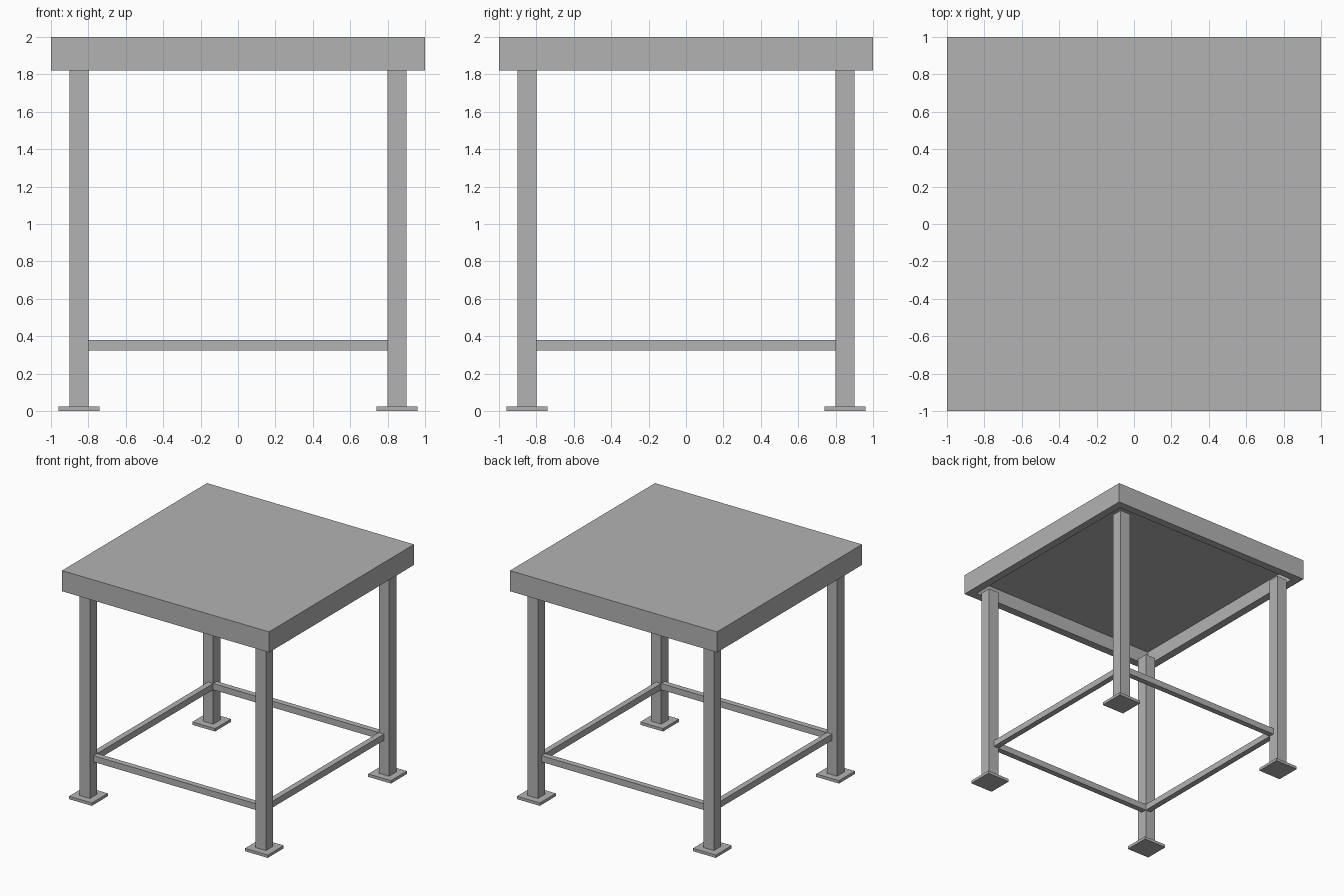
import bpy
import bmesh
from mathutils import Vector

cube = bpy.data.objects.get("Cube")
if cube:
    bpy.data.objects.remove(cube, do_unlink=True)

grey = bpy.data.materials.new("plain grey")
grey.use_nodes = True
colour = (0.45, 0.45, 0.45, 1)
grey.diffuse_color = colour
grey.node_tree.nodes["Principled BSDF"].inputs["Base Color"].default_value = colour

TOP_BOTTOM = 1.82
LEG = 0.85
RAIL = 0.825


def box(name, low, high, recess=None):
    """Box between two corners; recess = (rim width, depth) hollows the underside."""
    low, high = Vector(low), Vector(high)
    bm = bmesh.new()
    bmesh.ops.create_cube(bm, size=1)
    for v in bm.verts:
        v.co = (low + high) / 2 + v.co * (high - low)
    if recess:
        bm.normal_update()
        under = min(bm.faces, key=lambda f: f.normal.z)
        bmesh.ops.inset_region(bm, faces=[under], thickness=recess[0])
        for v in under.verts:
            v.co.z = low.z
        wall = bmesh.ops.extrude_discrete_faces(bm, faces=[under])["faces"][0]
        for v in wall.verts:
            v.co.z += recess[1]
    bmesh.ops.recalc_face_normals(bm, faces=bm.faces)
    mesh = bpy.data.meshes.new(name)
    bm.to_mesh(mesh)
    bm.free()
    mesh.materials.append(grey)
    obj = bpy.data.objects.new(name, mesh)
    bpy.context.collection.objects.link(obj)
    return obj


def post(name, x, y, half, z0, z1):
    return box(name, (x - half, y - half, z0), (x + half, y + half, z1))


# Tabletop with a rim and a recessed underside
box("tabletop", (-1, -1, TOP_BOTTOM), (1, 1, 2), recess=(0.1, 0.125))

# Legs standing on square foot plates
for sx, side in ((-1, "right"), (1, "left")):
    for sy, end in ((-1, "front"), (1, "back")):
        x, y = sx * LEG, sy * LEG
        post(f"{end}_{side}_leg", x, y, 0.05, 0.025, TOP_BOTTOM)
        post(f"{end}_{side}_foot_plate", x, y, 0.11, 0, 0.025)

# Low stretcher rails between the legs
for s, across, along in ((-1, "front", "right"), (1, "back", "left")):
    inner, outer = s * RAIL - 0.025, s * RAIL + 0.025
    box(f"{across}_rail", (-0.8, inner, 0.325), (0.8, outer, 0.38))
    box(f"{along}_rail", (inner, -0.8, 0.325), (outer, 0.8, 0.38))
